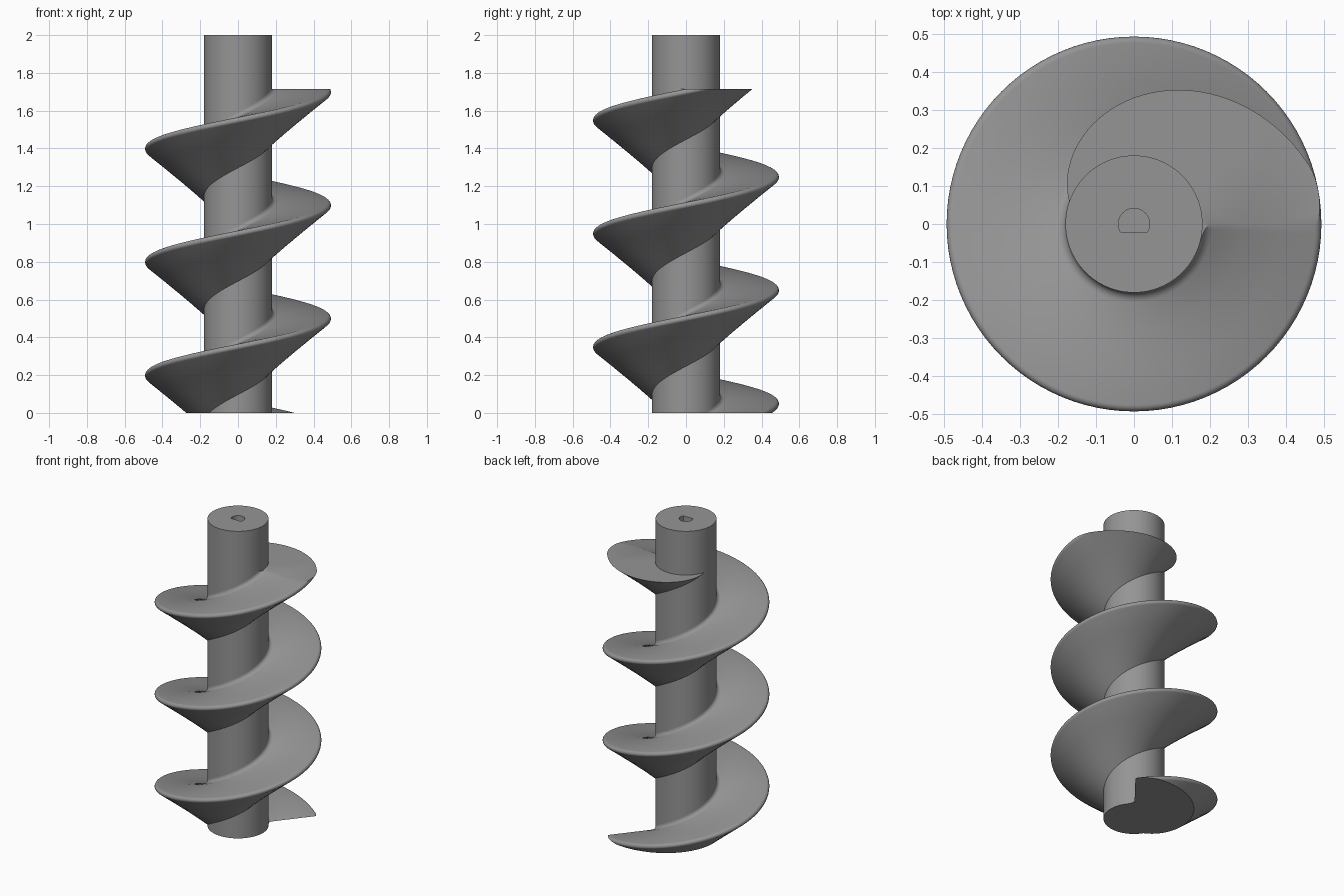
import bpy, bmesh, math
from mathutils import Vector

if "Cube" in bpy.data.objects:
    bpy.data.objects.remove(bpy.data.objects["Cube"])

SHAFT_R, HEIGHT = 0.18, 2.0
PITCH, TOP_Z = 0.6, 1.715          # rise per turn, level the flight is trimmed at
STEPS = 96                         # segments per turn

steel = bpy.data.materials.new("steel grey")
steel.diffuse_color = (0.3, 0.3, 0.3, 1)
steel.use_nodes = True
steel.node_tree.nodes["Principled BSDF"].inputs["Base Color"].default_value = steel.diffuse_color


def finish(bm, name):
    bmesh.ops.recalc_face_normals(bm, faces=bm.faces)
    mesh = bpy.data.meshes.new(name)
    bm.to_mesh(mesh)
    bm.free()
    mesh.materials.append(steel)
    ob = bpy.data.objects.new(name, mesh)
    bpy.context.collection.objects.link(ob)
    bpy.ops.object.select_all(action='DESELECT')
    ob.select_set(True)
    bpy.context.view_layer.objects.active = ob
    bpy.ops.object.shade_smooth_by_angle(angle=math.radians(30))
    return ob


def ring(bm, pts, z):
    return [bm.verts.new((x, y, z)) for x, y in pts]


def bridge(bm, a, b):
    n = len(a)
    for i in range(n):
        bm.faces.new((a[i], a[(i + 1) % n], b[(i + 1) % n], b[i]))


def loop_edges(bm, loop):
    return [bm.edges.get((loop[i], loop[i - 1])) for i in range(len(loop))]


# Shaft with a blind D-shaped socket in its top
bm = bmesh.new()
circle = [(SHAFT_R * math.cos(2 * math.pi * i / STEPS), SHAFT_R * math.sin(2 * math.pi * i / STEPS))
          for i in range(STEPS)]
a0 = math.asin(-0.022 / 0.041)
d_shape = [(0.041 * math.cos(a), 0.041 * math.sin(a))
           for a in (a0 + (math.pi - 2 * a0) * i / 28 for i in range(29))]
low, high = ring(bm, circle, 0), ring(bm, circle, HEIGHT)
bridge(bm, low, high)
bm.faces.new(low)
rim, floor = ring(bm, d_shape, HEIGHT), ring(bm, d_shape, HEIGHT - 0.2)
bridge(bm, rim, floor)
bm.faces.new(floor)
bmesh.ops.triangle_fill(bm, use_beauty=True, use_dissolve=False, normal=Vector((0, 0, 1)),
                        edges=loop_edges(bm, high) + loop_edges(bm, rim))
finish(bm, "shaft")

# Flight cross-section (radius, height below/above the flat top face)
FILLET, TIP = 0.025, 0.017
profile = [(SHAFT_R - 0.01, FILLET)]
for i in range(7):                                   # fillet into the shaft
    a = math.pi + i * math.pi / 12
    profile.append((SHAFT_R + FILLET + FILLET * math.cos(a), FILLET + FILLET * math.sin(a)))
profile += [(0.28, 0), (0.38, 0)]
for i in range(10):                                  # rounded outer lip
    a = math.pi / 2 - i * math.radians(141) / 9
    profile.append((0.492 - TIP + TIP * math.cos(a), -TIP + TIP * math.sin(a)))
r1, z1 = profile[-1]
profile += [(r1 + (SHAFT_R - r1) * t, z1 + (-0.268 - z1) * t) for t in (0.33, 0.67, 1)]
profile.append((SHAFT_R - 0.01, -0.268))

# Sweep the section along the helix, then trim flat at both ends
bm = bmesh.new()
start, end = math.radians(22.5), math.radians(1080 + 180)
count = round((end - start) / (2 * math.pi) * STEPS)
prev = None
for s in range(count + 1):
    a = start + (end - start) * s / count
    lift = PITCH * a / (2 * math.pi) - 0.085
    cur = [bm.verts.new((r * math.cos(a), r * math.sin(a), z + lift)) for r, z in profile]
    if prev:
        bridge(bm, prev, cur)
    else:
        bm.faces.new(cur)
    prev = cur
bm.faces.new(prev)
for z, direction in ((0, -1), (TOP_Z, 1)):
    bmesh.ops.bisect_plane(bm, geom=bm.verts[:] + bm.edges[:] + bm.faces[:], dist=1e-6,
                           plane_co=(0, 0, z), plane_no=(0, 0, direction), clear_outer=True)
    cut = [e for e in bm.edges if e.is_boundary and all(abs(v.co.z - z) < 1e-4 for v in e.verts)]
    bmesh.ops.triangle_fill(bm, use_beauty=True, use_dissolve=False, edges=cut,
                            normal=Vector((0, 0, direction)))
finish(bm, "spiral_flight")
